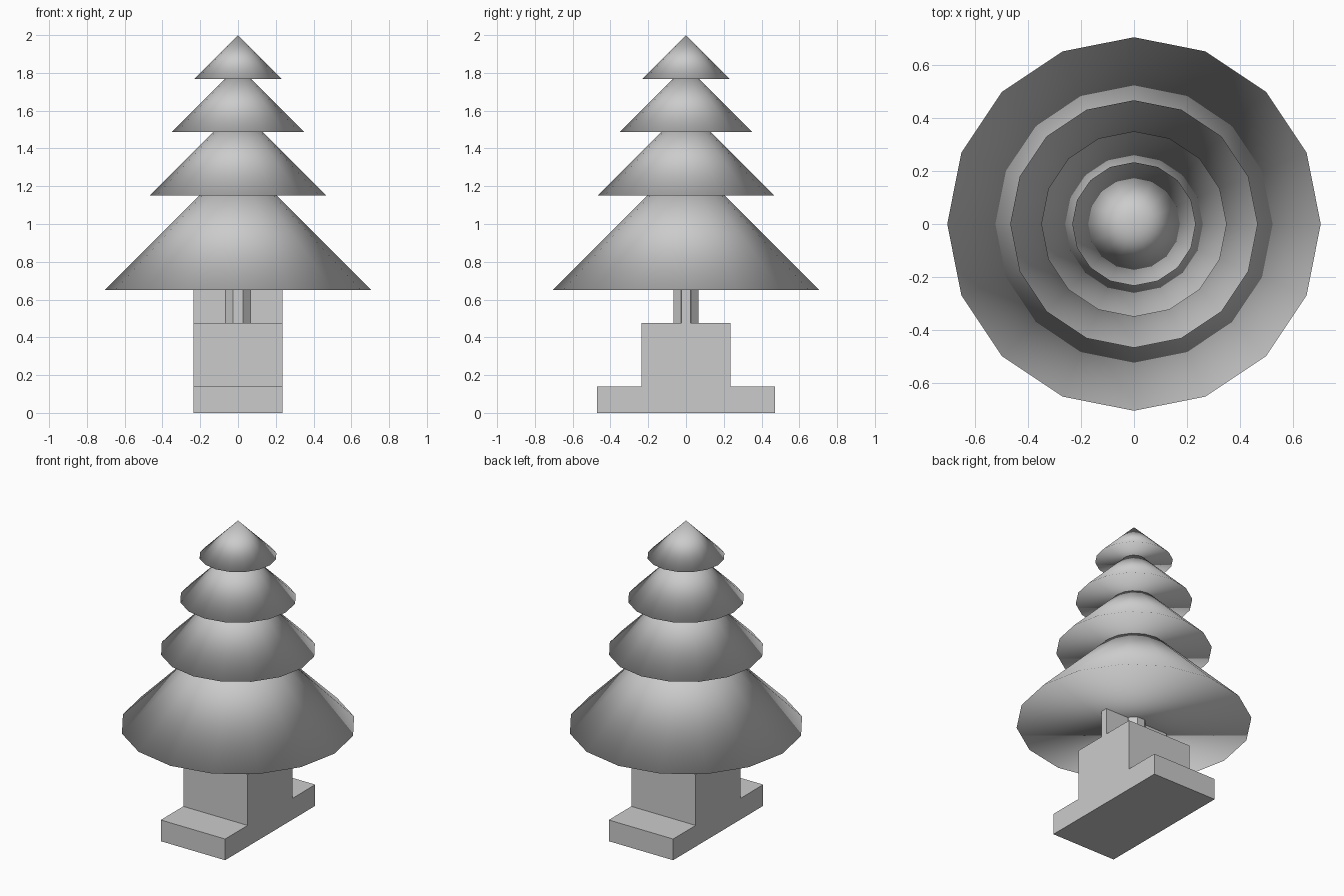
import bpy
import bmesh
from math import radians

old = bpy.data.objects.get("Cube")
if old:
    bpy.data.objects.remove(old, do_unlink=True)

# Single plain grey
GREY = (0.6, 0.6, 0.6, 1.0)
grey = bpy.data.materials.new("plain grey")
grey.use_nodes = True
grey.diffuse_color = GREY
grey.node_tree.nodes["Principled BSDF"].inputs["Base Color"].default_value = GREY


def finish(name, smooth=False):
    obj = bpy.context.active_object
    obj.name = obj.data.name = name
    obj.data.materials.append(grey)
    if smooth:
        bpy.ops.object.shade_smooth()
    return obj


# Stepped stand: half profile (y, z) mirrored, extruded along x,
# ending in a thin upright panel that reaches the branches
HALF_WIDTH = 0.235
half = [(0.47, 0), (0.47, 0.14), (0.235, 0.14), (0.235, 0.475),
        (0.023, 0.475), (0.023, 0.66)]
profile = half + [(-y, z) for y, z in reversed(half)]
bm = bmesh.new()
face = bm.faces.new([bm.verts.new((-HALF_WIDTH, y, z)) for y, z in profile])
side = bmesh.ops.extrude_face_region(bm, geom=[face])
moved = [v for v in side["geom"] if isinstance(v, bmesh.types.BMVert)]
bmesh.ops.translate(bm, verts=moved, vec=(2 * HALF_WIDTH, 0, 0))
bmesh.ops.recalc_face_normals(bm, faces=bm.faces)
mesh = bpy.data.meshes.new("stepped_stand")
bm.to_mesh(mesh)
bm.free()
stand = bpy.data.objects.new("stepped_stand", mesh)
bpy.context.collection.objects.link(stand)
mesh.materials.append(grey)

# Eight-sided trunk with a flat side to the front
bpy.ops.mesh.primitive_cylinder_add(vertices=8, radius=0.0725, depth=0.25,
                                    location=(0, 0, 0.575),
                                    rotation=(0, 0, radians(22.5)))
finish("trunk")

# Branch tiers: closed cones, smooth all over, as tall as they are wide at the radius
tiers = [("bottom", 0.65, 0.705), ("lower", 1.15, 0.467),
         ("upper", 1.487, 0.35), ("top", 1.767, 0.233)]
for label, base, radius in tiers:
    bpy.ops.mesh.primitive_cone_add(vertices=16, radius1=radius, radius2=0,
                                    depth=radius, end_fill_type='NGON',
                                    location=(0, 0, base + radius / 2))
    finish(label + "_branches", smooth=True)
